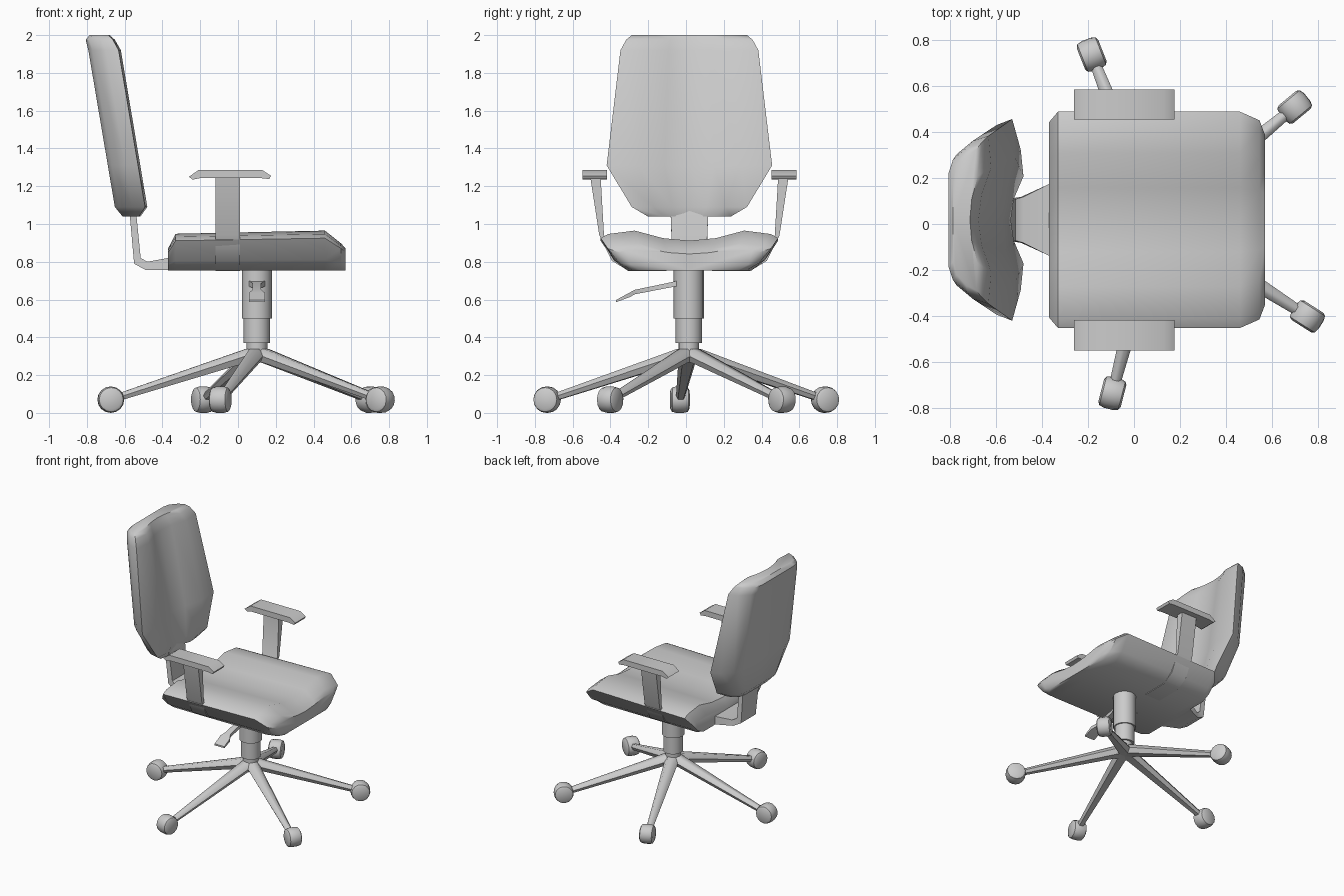
import bpy, bmesh
from math import cos, sin, radians, pi
from mathutils import Vector

if "Cube" in bpy.data.objects:
    bpy.data.objects.remove(bpy.data.objects["Cube"])

CY = 0.018           # mid-plane of seat and back
HUB = (0.10, 0.015)  # column axis


def finish(name, bm, angle=42):
    bmesh.ops.recalc_face_normals(bm, faces=bm.faces)
    me = bpy.data.meshes.new(name)
    bm.to_mesh(me)
    bm.free()
    ob = bpy.data.objects.new(name, me)
    bpy.context.collection.objects.link(ob)
    bpy.ops.object.select_all(action='DESELECT')
    ob.select_set(True)
    bpy.context.view_layer.objects.active = ob
    bpy.ops.object.shade_smooth_by_angle(angle=radians(angle))
    return ob


def loft(name, rings, angle=42):
    """Skin closed rings of equal length and cap both ends."""
    bm = bmesh.new()
    vs = [[bm.verts.new(p) for p in r] for r in rings]
    n = len(vs[0])
    for a, b in zip(vs, vs[1:]):
        for i in range(n):
            j = (i + 1) % n
            bm.faces.new((a[i], a[j], b[j], b[i]))
    bm.faces.new(vs[0])
    bm.faces.new(vs[-1][::-1])
    return finish(name, bm, angle)


def mirrored(half):
    """Half section, centre to centre, completed across first coordinate."""
    return half + [(-a, b) for a, b in half[-2:0:-1]]


def lathe(name, prof, origin, axis=Vector((0, 0, 1)), sides=16):
    u = axis.orthogonal().normalized()
    v = axis.cross(u)
    o = Vector(origin)
    return loft(name, [[o + axis * h + (u * cos(2 * pi * i / sides) + v * sin(2 * pi * i / sides)) * r
                        for i in range(sides)] for r, h in prof])


# Seat cushion: dished section swept along x
sec = mirrored([(0, .912), (.14, .925), (.29, .965), (.43, .947), (.47, .925),
                (.40, .81), (.33, .755), (0, .755)])
loft("seat", [[(x, CY + y * sy, .755 + (z - .755) * k) for y, z in sec]
              for x, sy, k in [(-.37, .90, .55), (-.33, 1, .92), (.46, 1, 1),
                               (.545, .92, .68), (.57, .78, .55)]], 50)

# Backrest: curved section stacked along a tilted line
sec = mirrored([(0, -.055), (.3, -.042), (.62, 0), (1, -.012),
                (.94, -.08), (.78, -.15), (.6, -.172), (0, -.172)])
rings = []
for z, w, shift, k in [(2.0, .305, -.045, .62), (1.975, .335, -.022, .9), (1.92, .365, 0, 1),
                       (1.31, .438, 0, 1), (1.09, .305, 0, 1), (1.04, .22, -.045, .55)]:
    front = -.48 - .169 * (z - 1.09) + shift
    rings.append([(front + d * k, CY + y * w, z) for y, d in sec])
loft("backrest", rings, 50)

# Bracket joining seat and back: (lower x, z), (upper x, z), half width
loft("back_bracket", [[(a[0], CY - w, a[1]), (a[0], CY + w, a[1]),
                       (b[0], CY + w, b[1]), (b[0], CY - w, b[1])]
                      for a, b, w in [((-.2, .757), (-.2, .80), .155),
                                      ((-.37, .757), (-.37, .82), .155),
                                      ((-.49, .757), (-.48, .80), .10),
                                      ((-.55, .79), (-.515, .82), .09),
                                      ((-.575, 1.07), (-.54, 1.07), .10),
                                      ((-.62, 1.2), (-.58, 1.2), .09)]])

# Armrests: strap under the seat plus pad
pad = [(-.26, 1.25), (-.21, 1.285), (.13, 1.285), (.175, 1.255),
       (.165, 1.238), (.12, 1.243), (-.2, 1.243), (-.24, 1.235)]
strap = [((.47, 1.25), (.525, 1.25)), ((.452, .94), (.477, .94)), ((.385, .82), (.41, .805)),
         ((.31, .768), (.32, .75)), ((.12, .768), (.12, .75))]
for s, side in ((1, "right"), (-1, "left")):
    loft("arm_pad_" + side, [[(x, CY + s * y, z) for x, z in pad] for y in (.435, .567)])
    loft("arm_strap_" + side, [[(-.12, CY + s * a[0], a[1]), (.01, CY + s * a[0], a[1]),
                                (.01, CY + s * b[0], b[1]), (-.12, CY + s * b[0], b[1])]
                               for a, b in strap])

# Gas column in three steps
for name, r, z0, z1 in (("column_upper", .08, .50, .77), ("column_middle", .07, .37, .50),
                        ("column_lower", .055, .29, .37)):
    lathe(name, [(r, z0), (r, z1)], (*HUB, 0))

# Height lever: (y, z, half width, half thickness)
loft("height_lever", [[(HUB[0] + w * a, y, z + t * b)
                       for a, b in ((-1, -1), (1, -1), (1, 1), (-1, 1))]
                      for y, z, w, t in [(-.03, .688, .05, .015), (-.10, .674, .023, .013),
                                         (-.27, .64, .023, .012), (-.30, .624, .042, .012),
                                         (-.37, .592, .042, .006)]])

# Five-star base: tapered legs and wheels
for i in range(5):
    a = radians(39.5 + 72 * i)
    d, t = Vector((cos(a), sin(a), 0)), Vector((-sin(a), cos(a), 0))
    o = Vector((*HUB, 0))
    rings = []
    for r, top, bot, w in ((0, .342, .27, .05), (.06, .338, .265, .05), (.75, .098, .058, .023)):
        rings.append([o + d * r + t * (w * c) + Vector((0, 0, z)) for c, z in
                      ((-.5, top), (.5, top), (1, (top + bot) / 2), (.6, bot),
                       (-.6, bot), (-1, (top + bot) / 2))])
    loft(f"base_leg_{i + 1}", rings, 60)
    lathe(f"caster_{i + 1}", [(.05, -.05), (.064, -.042), (.07, -.02), (.07, .02),
                              (.064, .042), (.05, .05)],
          o + d * .775 + Vector((0, 0, .07)), t)
